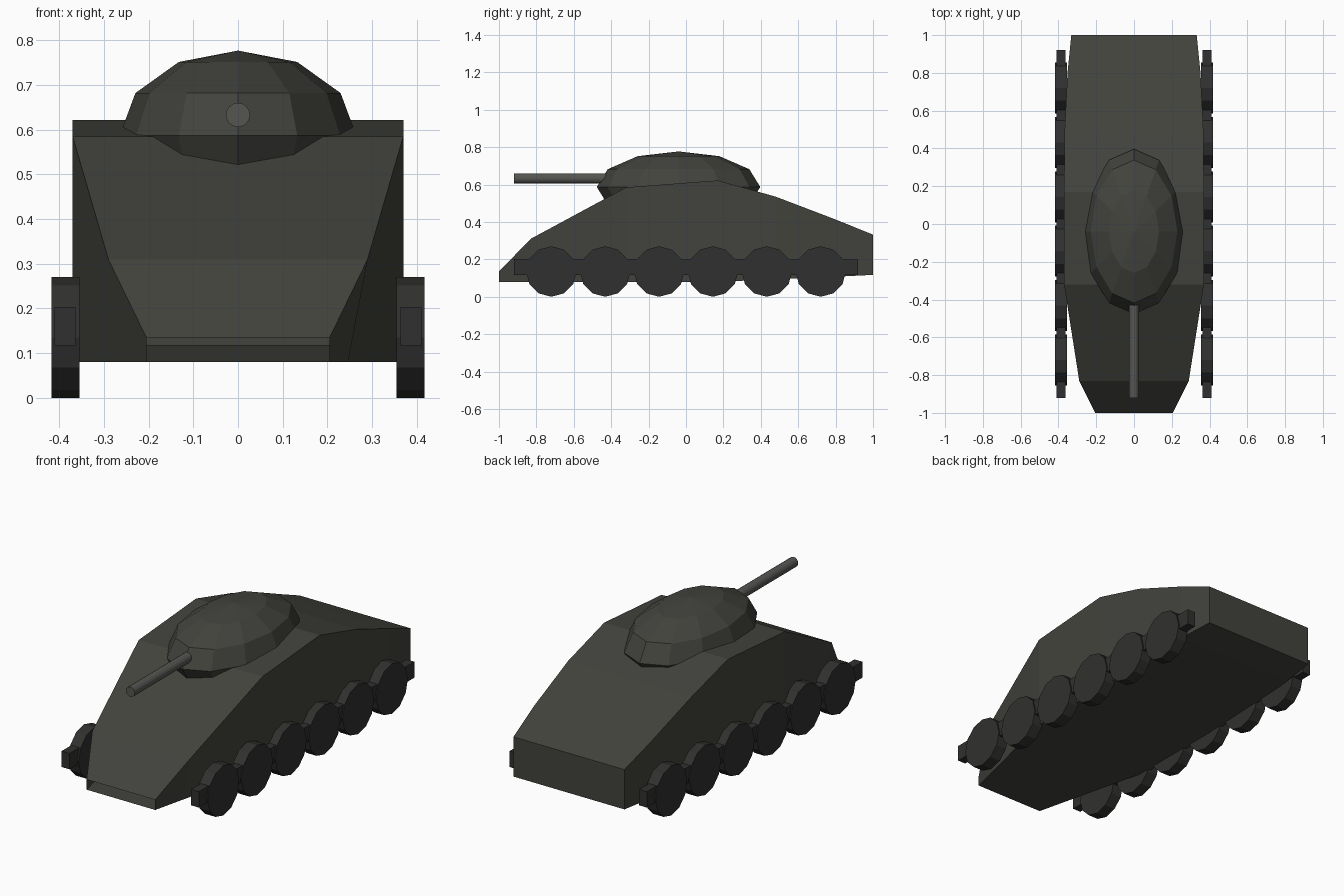
import bpy, bmesh, math
from mathutils import Matrix

if "Cube" in bpy.data.objects:
    bpy.data.objects.remove(bpy.data.objects["Cube"])


def paint(name, rgb):
    m = bpy.data.materials.new(name)
    m.diffuse_color = (*rgb, 1)
    m.use_nodes = True
    m.node_tree.nodes["Principled BSDF"].inputs["Base Color"].default_value = m.diffuse_color
    return m


body_mat = paint("dark_olive_grey", (0.055, 0.055, 0.047))
gun_mat = paint("gun_grey", (0.09, 0.09, 0.083))
wheel_mat = paint("wheel_grey", (0.03, 0.03, 0.029))


def finish(name, bm, mat):
    bmesh.ops.recalc_face_normals(bm, faces=bm.faces)
    mesh = bpy.data.meshes.new(name)
    bm.to_mesh(mesh)
    bm.free()
    mesh.materials.append(mat)
    ob = bpy.data.objects.new(name, mesh)
    bpy.context.collection.objects.link(ob)
    return ob


def cylinder(name, axis, loc, radius, depth, sides, mat):
    bm = bmesh.new()
    rot = Matrix.Rotation(math.pi / 2, 4, 'Y' if axis == 'X' else 'X')
    bmesh.ops.create_cone(bm, cap_ends=True, segments=sides, radius1=radius,
                          radius2=radius, depth=depth,
                          matrix=Matrix.Translation(loc) @ rot)
    return finish(name, bm, mat)


# Hull lofted through sections: y, top half width, top z, bottom half width, bottom z
sections = [
    (-1.00, 0.205, 0.135, 0.205, 0.08),
    (-0.83, 0.290, 0.310, 0.246, 0.08),
    (-0.32, 0.370, 0.585, 0.370, 0.08),
    (0.17, 0.370, 0.622, 0.370, 0.08),
    (0.48, 0.368, 0.535, 0.368, 0.093),
    (0.80, 0.352, 0.413, 0.352, 0.107),
    (1.00, 0.332, 0.332, 0.332, 0.117),
]
bm = bmesh.new()
rings = [[bm.verts.new(p) for p in ((-b, y, zb), (b, y, zb), (t, y, zt), (-t, y, zt))]
         for y, t, zt, b, zb in sections]
for r0, r1 in zip(rings, rings[1:]):
    for i in range(4):
        j = (i + 1) % 4
        bm.faces.new((r0[i], r0[j], r1[j], r1[i]))
bm.faces.new(rings[-1])  # rear plate; the thin nose slot stays open
finish("hull", bm, body_mat)

# Turret: faceted flattened ellipsoid sunk in the hull
bm = bmesh.new()
bmesh.ops.create_uvsphere(bm, u_segments=12, v_segments=6, radius=1,
                          matrix=Matrix.Translation((0, -0.04, 0.587))
                          @ Matrix.Diagonal((0.265, 0.437, 0.19, 1)))
finish("turret", bm, body_mat)

# Gun barrel
cylinder("gun_barrel", 'Y', (0, -0.64, 0.633), 0.027, 0.56, 16, gun_mat)

# Running gear on both sides
for side, s in (("left", -1), ("right", 1)):
    bm = bmesh.new()
    bmesh.ops.create_cube(bm, size=1, matrix=Matrix.Translation((s * 0.387, 0, 0.16))
                          @ Matrix.Diagonal((0.047, 1.84, 0.086, 1)))
    finish(side + "_axle_beam", bm, wheel_mat)
    for i in range(6):
        cylinder(f"{side}_wheel_{i + 1}", 'X', (s * 0.386, -0.72 + 0.288 * i, 0.135),
                 0.135, 0.062, 12, wheel_mat)
